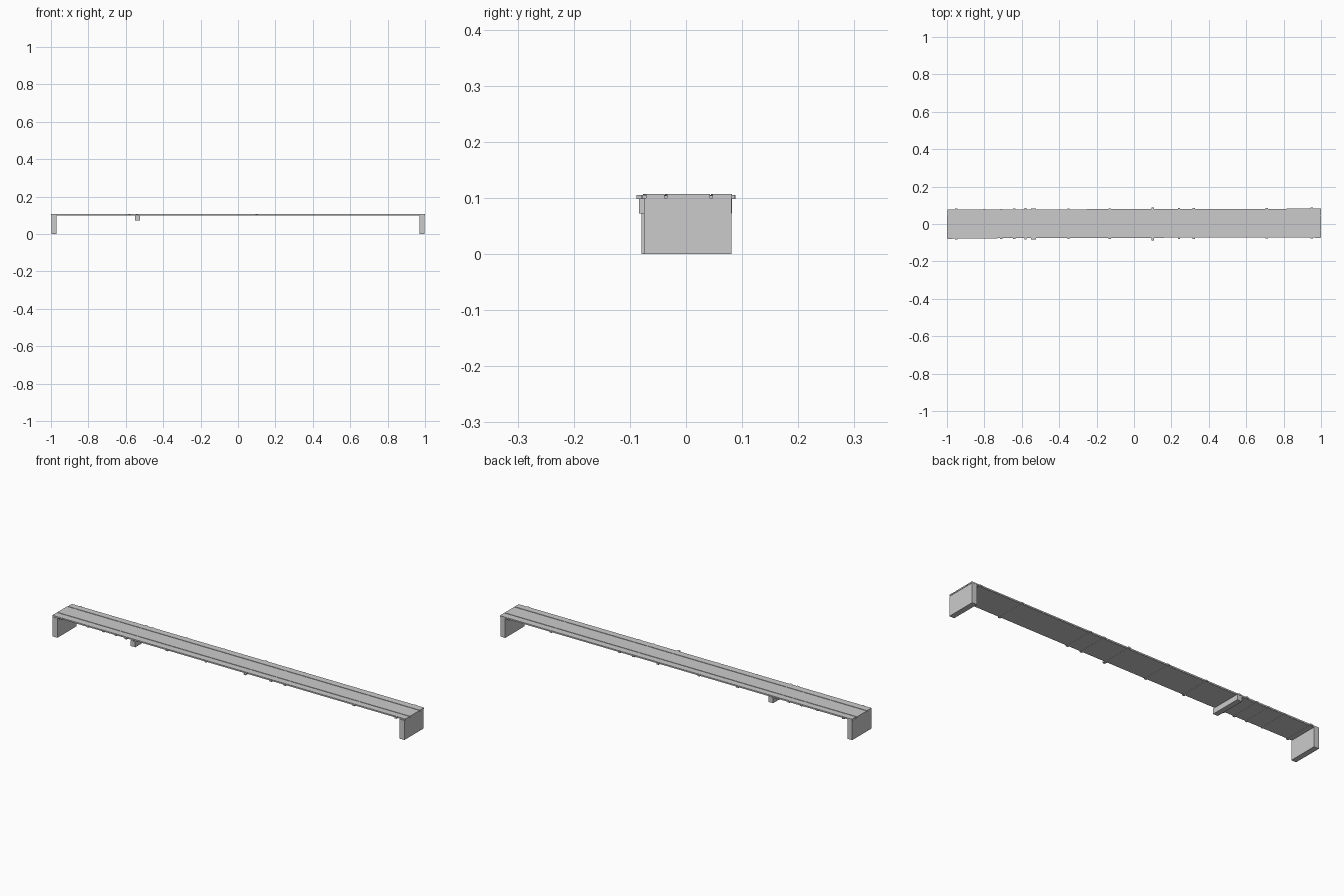
import bpy, bmesh

if "Cube" in bpy.data.objects:
    bpy.data.objects.remove(bpy.data.objects["Cube"])


def prism(name, outline, z0, z1):
    """Extrude a plan outline (x, y) from z0 to z1."""
    bm = bmesh.new()
    face = bm.faces.new([bm.verts.new((x, y, z0)) for x, y in outline])
    top = bmesh.ops.extrude_face_region(bm, geom=[face])["geom"]
    verts = [v for v in top if isinstance(v, bmesh.types.BMVert)]
    bmesh.ops.translate(bm, verts=verts, vec=(0, 0, z1 - z0))
    bmesh.ops.recalc_face_normals(bm, faces=bm.faces)
    mesh = bpy.data.meshes.new(name)
    bm.to_mesh(mesh)
    bm.free()
    ob = bpy.data.objects.new(name, mesh)
    bpy.context.collection.objects.link(ob)
    return ob


def box(name, x0, x1, y0, y1, z0, z1):
    return prism(name, [(x0, y0), (x1, y0), (x1, y1), (x0, y1)], z0, z1)


# End supports, slightly out of line with each other
box("left_support", -0.998, -0.97, -0.079, 0.077, 0, 0.1)
box("right_support", 0.97, 0.998, -0.075, 0.081, 0, 0.1)

# Thin backing layer under the boards
prism("deck_base", [(-0.995, -0.074), (0.995, -0.069),
                    (0.995, 0.08), (-0.995, 0.076)], 0.099, 0.104)

# Three long boards with narrow gaps, running slightly askew
boards = {
    "front_board": (-1.0, 1.0, -0.077, -0.041, -0.071, -0.038),
    "middle_board": (-1.0, 1.0, -0.037, 0.041, -0.034, 0.043),
    "back_board": (-0.997, 1.0, 0.045, 0.077, 0.047, 0.082),
}
for name, (x0, x1, l0, l1, r0, r1) in boards.items():
    prism(name, [(x0, l0), (x1, r0), (x1, r1), (x0, l1)], 0.1, 0.107)

# Cross battens showing as short stubs on both edges: x, front y, back y
battens = [(-0.95, -0.084, 0.084), (-0.80, -0.078, 0.080), (-0.71, -0.080, 0.081),
           (-0.64, -0.081, 0.082), (-0.58, -0.084, 0.086), (-0.54, -0.084, 0.084),
           (-0.35, -0.081, 0.084), (-0.13, -0.079, 0.084), (0.10, -0.088, 0.088),
           (0.24, -0.079, 0.085), (0.32, -0.079, 0.085), (0.71, -0.078, 0.086),
           (0.95, -0.078, 0.087)]
for i, (x, y0, y1) in enumerate(battens):
    box(f"batten_{i + 1}", x - 0.006, x + 0.006, y0, y1, 0.0985, 0.1055)

# Deeper cross beam beneath the deck
box("cross_beam", -0.552, -0.525, -0.084, 0.082, 0.072, 0.1)
